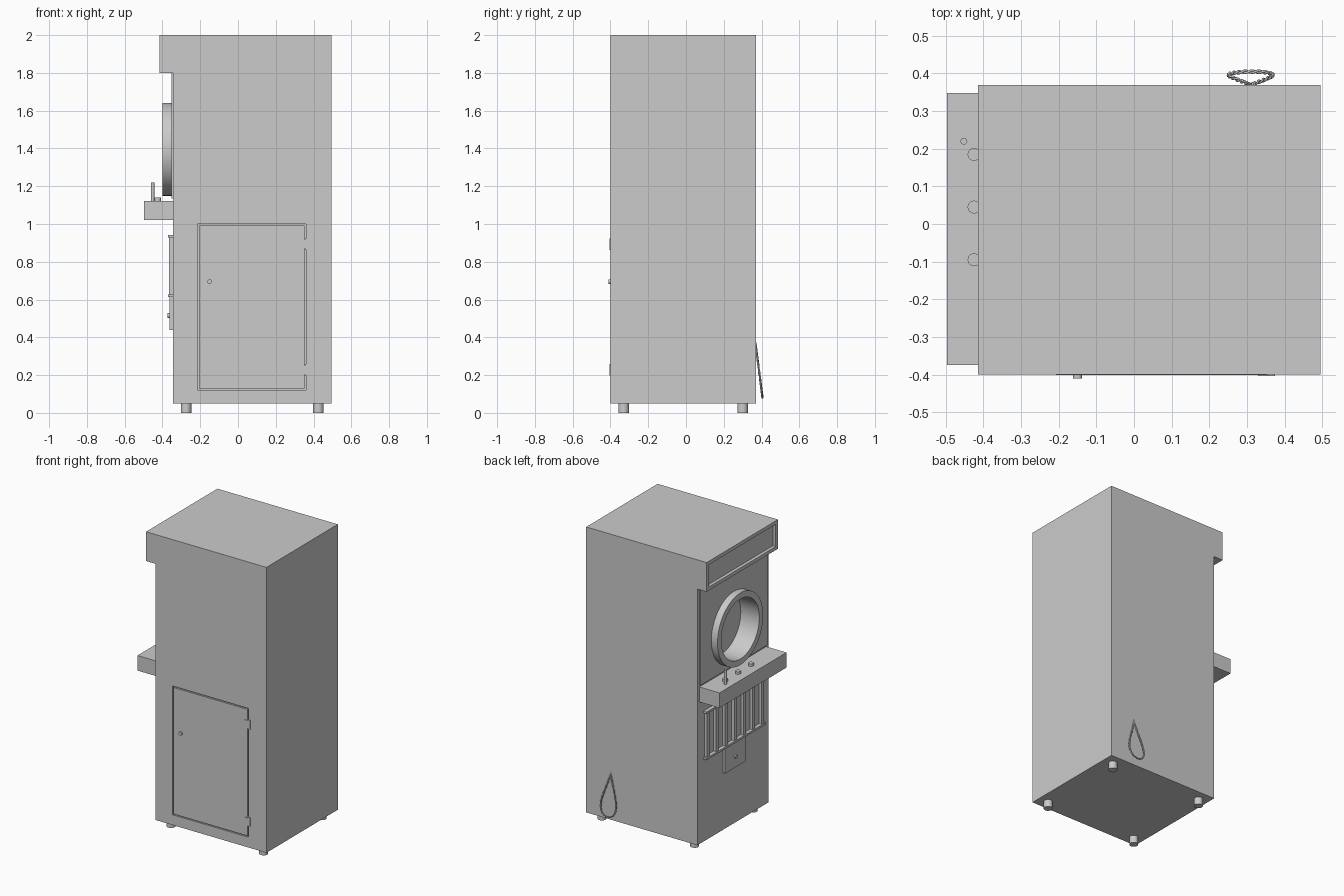
import bpy, math
from mathutils import Vector, Matrix

if "Cube" in bpy.data.objects:
    bpy.data.objects.remove(bpy.data.objects["Cube"])

YC = -0.015  # centre line of the cabinet


def box(name, lo, hi):
    bpy.ops.mesh.primitive_cube_add(size=1)
    o = bpy.context.object
    o.name = name
    lo, hi = Vector(lo), Vector(hi)
    o.data.transform(Matrix.Translation((lo + hi) / 2) @ Matrix.Diagonal((*(hi - lo), 1)))
    return o


def cyl(name, a, b, r, n=32):
    a, b = Vector(a), Vector(b)
    bpy.ops.mesh.primitive_cylinder_add(vertices=n, radius=r, depth=(b - a).length)
    o = bpy.context.object
    o.name = name
    rot = Vector((0, 0, 1)).rotation_difference(b - a).to_matrix().to_4x4()
    o.data.transform(Matrix.Translation((a + b) / 2) @ rot)
    smooth(o)
    return o


def activate(o):
    bpy.ops.object.select_all(action='DESELECT')
    o.select_set(True)
    bpy.context.view_layer.objects.active = o


def smooth(o):
    activate(o)
    bpy.ops.object.shade_smooth_by_angle(angle=math.radians(35))


def cut(o, cutter):
    cutter.hide_render = True
    m = o.modifiers.new("cut", 'BOOLEAN')
    m.object = cutter
    m.operation = 'DIFFERENCE'
    m.solver = 'EXACT'
    activate(o)
    bpy.ops.object.modifier_apply(modifier=m.name)
    bpy.data.objects.remove(cutter)


# Cabinet, with round window recess and door recess
cabinet = box("cabinet", (-0.345, -0.40, 0.05), (0.495, 0.37, 2.0))
cut(cabinet, cyl("window_cutter", (-0.6, YC, 1.395), (-0.26, YC, 1.395), 0.205, 64))
cut(cabinet, box("door_cutter", (-0.215, -0.5, 0.12), (0.36, -0.39, 1.0)))
smooth(cabinet)

# Thin face panel behind the ring
panel = box("face_panel", (-0.353, -0.375, 1.135), (-0.344, 0.347, 1.80))
cut(panel, cyl("panel_cutter", (-0.6, YC, 1.395), (-0.2, YC, 1.395), 0.205, 64))

# Window ring
ring = cyl("window_ring", (-0.40, YC, 1.395), (-0.345, YC, 1.395), 0.246, 64)
cut(ring, cyl("ring_cutter", (-0.6, YC, 1.395), (-0.2, YC, 1.395), 0.205, 64))
smooth(ring)

# Top sign box with recessed face
sign = box("sign_box", (-0.415, -0.40, 1.80), (-0.345, 0.37, 2.0))
cut(sign, box("sign_cutter", (-0.6, -0.376, 1.824), (-0.393, 0.346, 1.976)))

# Control shelf, buttons, stick
box("control_shelf", (-0.497, -0.375, 1.02), (-0.344, 0.348, 1.123))
for i, y in enumerate((0.185, 0.045, -0.095)):
    cyl(f"button_{i}", (-0.425, y, 1.12), (-0.425, y, 1.14), 0.017)
cyl("control_stick", (-0.452, 0.22, 1.12), (-0.452, 0.22, 1.22), 0.009, 24)

# Grille: two rails and vertical bars
for name, z in (("top", 0.935), ("bottom", 0.62)):
    box(f"grille_rail_{name}", (-0.37, YC - 0.32, z - 0.007), (-0.344, YC + 0.32, z + 0.007))
for i in range(7):
    y = YC + (i - 3) * 0.098
    box(f"grille_bar_{i}", (-0.364, y - 0.014, 0.62), (-0.344, y + 0.014, 0.935))

# Lock plate under the grille
box("lock_plate", (-0.363, YC - 0.11, 0.44), (-0.344, YC + 0.11, 0.62))
cyl("plate_lock", (-0.372, YC, 0.515), (-0.36, YC, 0.515), 0.013, 24)

# Service door with lock and hinges
box("service_door", (-0.207, -0.401, 0.128), (0.352, -0.389, 0.992))
cyl("door_lock", (-0.15, -0.411, 0.695), (-0.15, -0.40, 0.695), 0.012, 24)
for i, z in enumerate((0.228, 0.893)):
    box(f"hinge_leaf_{i}", (0.33, -0.404, z - 0.024), (0.354, -0.398, z + 0.024))
    box(f"hinge_mount_{i}", (0.354, -0.404, z - 0.03), (0.375, -0.396, z + 0.03))

# Feet
for x in (-0.275, 0.425):
    for y in (-0.33, 0.30):
        cyl("foot", (x, y, 0), (x, y, 0.052), 0.028)

# Power cord: two twisted strands along a hanging teardrop loop
half = [(0, 0.41), (0.002, 0.36), (0.012, 0.32), (0.035, 0.25), (0.055, 0.18), (0.056, 0.13), (0.035, 0.093)]
pts = [(0.31 + x, z) for x, z in half] + [(0.31, 0.082)] + [(0.31 - x, z) for x, z in reversed(half)]
path = []
for i in range(1, len(pts) - 2):
    p = [Vector((x, 0.369 + 0.036 * (0.36 - z) / 0.28, z)) for x, z in pts[i - 1:i + 3]]
    for k in range(12):
        t = k / 12
        path.append(0.5 * (2 * p[1] + (p[2] - p[0]) * t + (2 * p[0] - 5 * p[1] + 4 * p[2] - p[3]) * t * t
                           + (3 * p[1] - p[0] - 3 * p[2] + p[3]) * t ** 3))
path = [Vector((0.311, 0.362, 0.385))] + path
out = Vector((0, 0.99, 0.13)).normalized()
for s in range(2):
    cu = bpy.data.curves.new(f"power_cord_{s}", 'CURVE')
    cu.dimensions = '3D'
    cu.bevel_depth = 0.0032
    cu.bevel_resolution = 2
    cu.use_fill_caps = True
    sp = cu.splines.new('POLY')
    sp.points.add(len(path) - 1)
    for i, q in enumerate(path):
        d = (path[min(i + 1, len(path) - 1)] - path[max(i - 1, 0)]).normalized()
        a = i * math.pi / 6 + s * math.pi
        v = q + 0.003 * (math.cos(a) * out + math.sin(a) * out.cross(d))
        sp.points[i].co = (*v, 1)
    bpy.context.collection.objects.link(bpy.data.objects.new(f"power_cord_{s}", cu))
